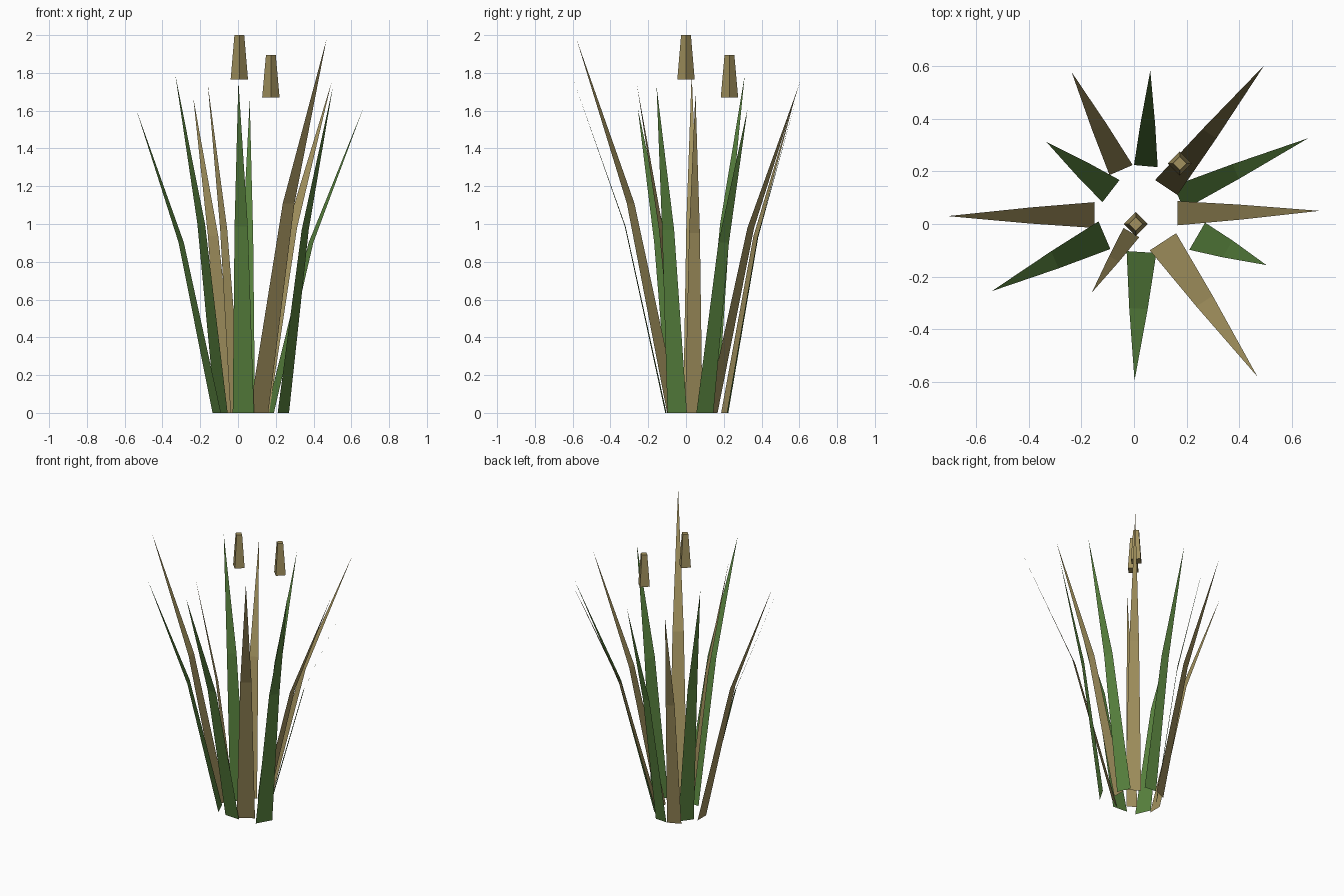
import bpy, bmesh, math
from mathutils import Vector

if "Cube" in bpy.data.objects:
    bpy.data.objects.remove(bpy.data.objects["Cube"])


def material(name, rgb):
    m = bpy.data.materials.new(name)
    m.diffuse_color = (*rgb, 1.0)
    m.use_nodes = True
    m.node_tree.nodes["Principled BSDF"].inputs["Base Color"].default_value = m.diffuse_color
    return m


GREEN = material("leaf green", (0.098, 0.223, 0.048))
TAN = material("dry tan", (0.36, 0.285, 0.112))


def finish(name, bm, mat):
    mesh = bpy.data.meshes.new(name)
    bm.to_mesh(mesh)
    bm.free()
    mesh.materials.append(mat)
    obj = bpy.data.objects.new(name, mesh)
    bpy.context.collection.objects.link(obj)
    return obj


def blade(name, a, b, tip, height, mat):
    """Flat leaf: wide foot a-b, a bend partway up, then a sharp tip."""
    a, b, tip = (Vector((*p, 0)) for p in (a, b, tip))
    foot = (a + b) / 2
    half = (b - a) / 2
    bend = foot.lerp(tip, 0.44) + Vector((0, 0, height * 0.56))
    tip.z = height
    bm = bmesh.new()
    v = [bm.verts.new(p) for p in (a, b, bend + half * 0.62, bend - half * 0.62, tip)]
    bm.faces.new((v[0], v[1], v[2], v[3]))
    bm.faces.new((v[3], v[2], v[4]))
    return finish(name, bm, mat)


def seed_head(name, x, y, z0, z1):
    """Four-sided tapered head, corners facing the axes."""
    bm = bmesh.new()
    rings = []
    for z, r in ((z0, 0.046), (z1, 0.026)):
        rings.append([bm.verts.new((x + r * math.cos(i * math.pi / 2),
                                    y + r * math.sin(i * math.pi / 2), z)) for i in range(4)])
    low, top = rings
    for i in range(4):
        j = (i + 1) % 4
        bm.faces.new((low[i], low[j], top[j], top[i]))
    bm.faces.new(top)
    bm.faces.new(low[::-1])
    return finish(name, bm, TAN)


# Leaves: foot corners, tip position, tip height
green_leaves = [
    ((0.0, 0.224), (0.09, 0.216), (0.062, 0.583), 1.66),
    ((0.15, 0.145), (0.19, 0.055), (0.662, 0.326), 1.61),
    ((0.27, 0.005), (0.21, -0.098), (0.503, -0.156), 1.73),
    ((-0.028, -0.103), (0.085, -0.11), (0.002, -0.595), 1.76),
    ((-0.135, 0.01), (-0.09, -0.095), (-0.54, -0.255), 1.61),
    ((-0.055, 0.167), (-0.12, 0.083), (-0.332, 0.311), 1.79),
]
dry_leaves = [
    ((0.08, 0.167), (0.165, 0.11), (0.495, 0.603), 1.75),
    ((0.165, 0.087), (0.165, -0.005), (0.705, 0.05), 1.70),
    ((0.06, -0.1), (0.16, -0.035), (0.469, -0.58), 1.98),
    ((-0.04, -0.015), (0.02, -0.05), (-0.16, -0.26), 1.74),
    ((-0.15, 0.083), (-0.15, -0.015), (-0.708, 0.03), 1.80),
    ((-0.005, 0.224), (-0.093, 0.186), (-0.237, 0.577), 1.67),
]
for i, leaf in enumerate(green_leaves, 1):
    blade(f"green_leaf_{i}", *leaf, GREEN)
for i, leaf in enumerate(dry_leaves, 1):
    blade(f"dry_leaf_{i}", *leaf, TAN)

# Seed heads
seed_head("seed_head_tall", 0.007, 0.0, 1.765, 2.0)
seed_head("seed_head_short", 0.174, 0.23, 1.67, 1.895)
